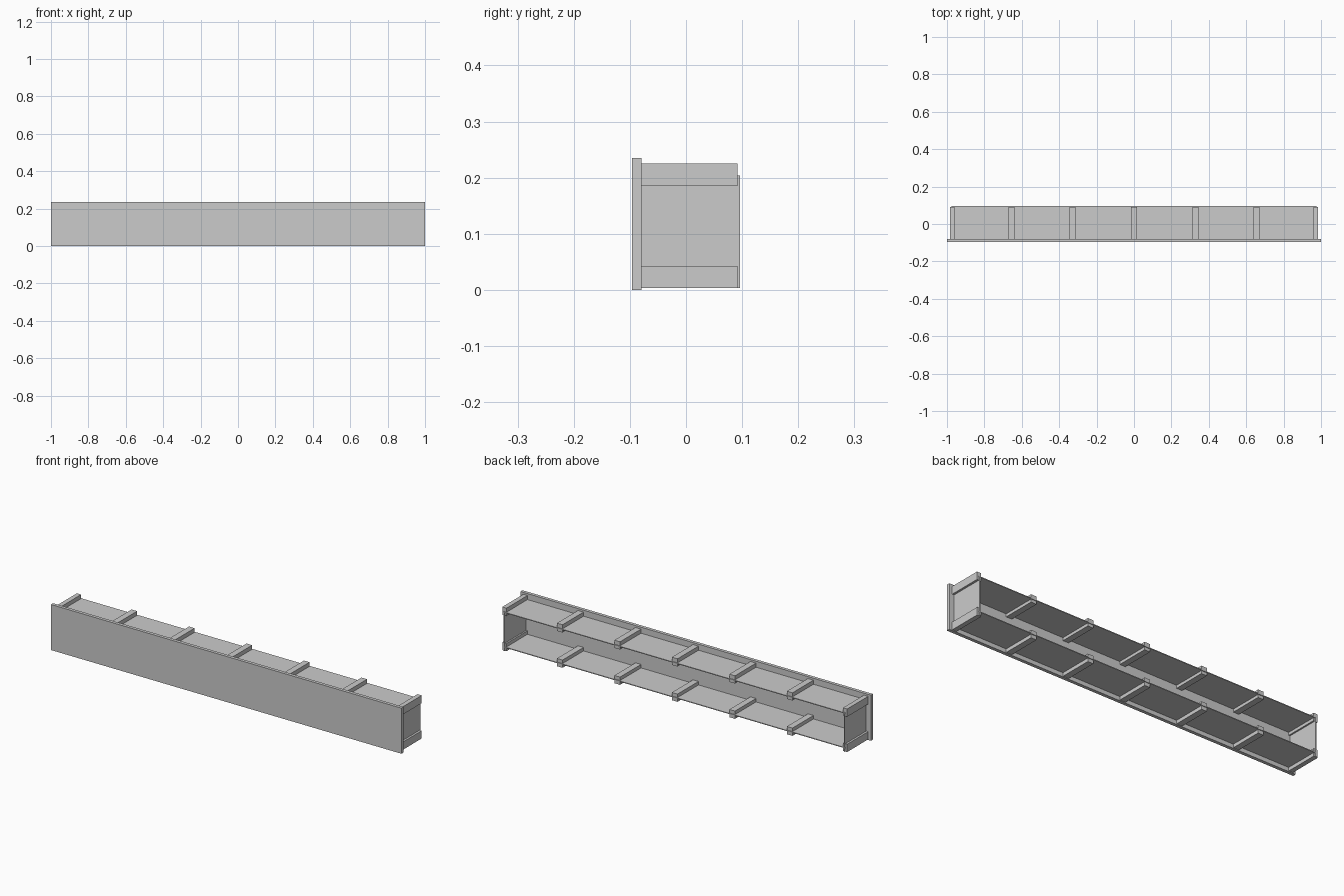
import bpy

if "Cube" in bpy.data.objects:
    bpy.data.objects.remove(bpy.data.objects["Cube"])


def box(name, x, y, z):
    """Axis-aligned box from (min, max) ranges."""
    bpy.ops.mesh.primitive_cube_add(
        size=1, location=[(a + b) / 2 for a, b in (x, y, z)])
    ob = bpy.context.object
    ob.name = name
    ob.scale = [b - a for a, b in (x, y, z)]
    bpy.ops.object.transform_apply(location=False, rotation=False, scale=True)
    return ob


# Long front board
box("front_board", (-1, 1), (-0.096, -0.079), (0, 0.235))

# Thin shelves, each gripped halfway up by its row of ribs
BACK = 0.096
for label, top in (("lower", 0.025), ("upper", 0.204)):
    box(label + "_shelf", (-0.975, 0.975), (-0.08, BACK), (top - 0.004, top))

# End panels, slightly recessed behind the end ribs
for side, s in (("left", -1), ("right", 1)):
    xs = sorted((s * 0.968, s * 0.973))
    box(side + "_end_panel", xs, (-0.08, BACK), (0.003, 0.203))

# Cross ribs: five full width, narrower ones at both ends
SPACING = 0.328
for label, z in (("lower", (0.003, 0.043)), ("upper", (0.185, 0.225))):
    for i in range(-3, 4):
        if abs(i) == 3:
            s = i // 3
            xs = sorted((s * 0.96, s * 0.984))
        else:
            xs = (i * SPACING - 0.016, i * SPACING + 0.016)
        box(f"{label}_rib_{i + 4}", xs, (-0.08, 0.092), z)
